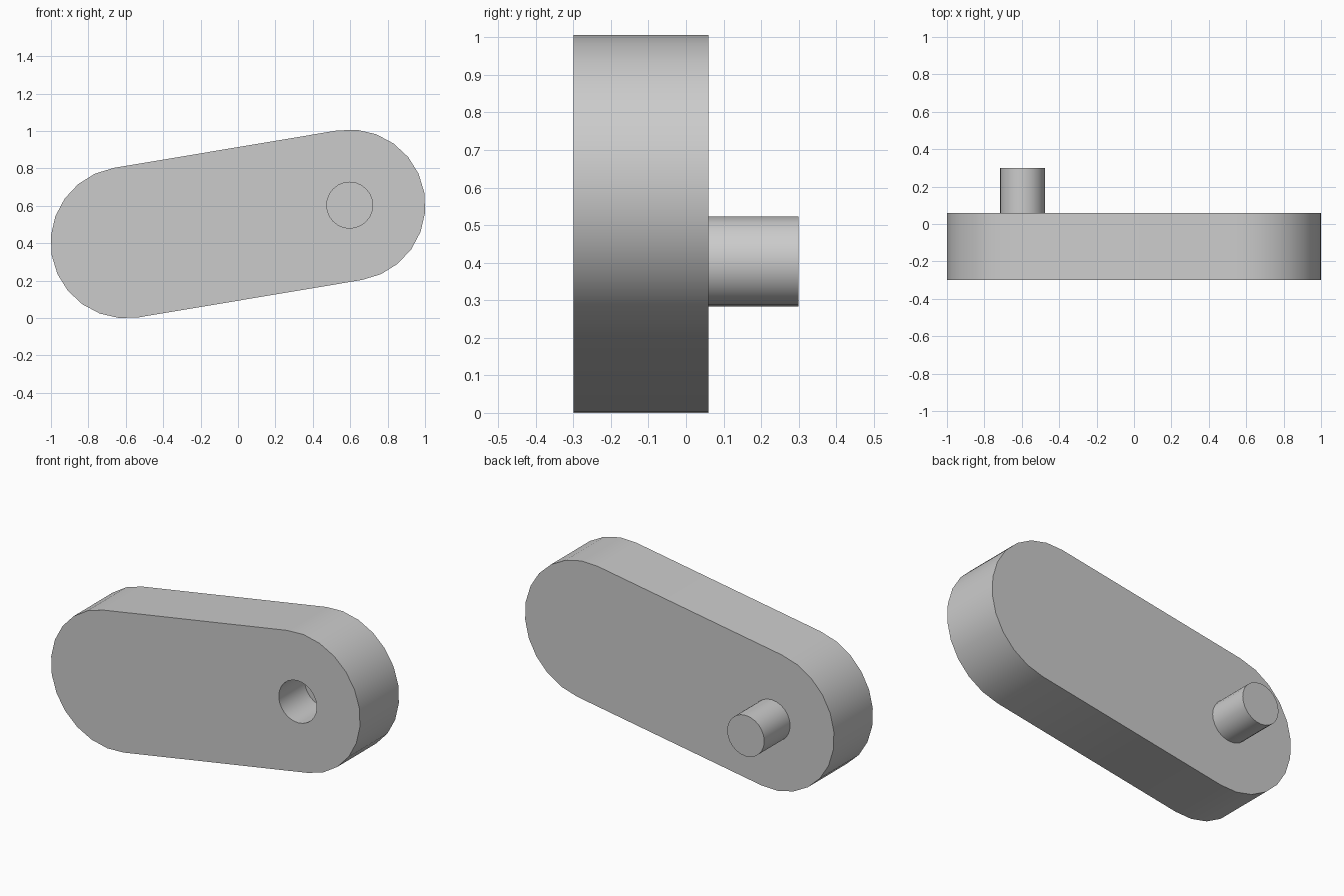
import bpy, bmesh
from math import radians, cos, sin, atan2, degrees

cube = bpy.data.objects.get("Cube")
if cube:
    bpy.data.objects.remove(cube, do_unlink=True)

RADIUS, PEG_R = 0.405, 0.12
END_X, END_Z, MID_Z = 0.597, 0.1, 0.5035
FRONT, BACK, PEG_END, HOLE_DEPTH = -0.3, 0.06, 0.3, 0.24

grey = bpy.data.materials.new("light grey")
grey.use_nodes = True
colour = (0.6, 0.6, 0.6, 1)
grey.diffuse_color = colour
grey.node_tree.nodes["Principled BSDF"].inputs["Base Color"].default_value = colour


def arc(cx, cz, r, start, sweep, steps):
    """Points along an arc in the XZ plane, in degrees."""
    angles = [radians(start + sweep * i / steps) for i in range(steps + 1)]
    return [(cx + r * cos(a), cz + r * sin(a)) for a in angles]


def extrude_profile(name, profile, y0, y1):
    """Solid made by extruding an XZ outline from y0 to y1."""
    bm = bmesh.new()
    face = bm.faces.new([bm.verts.new((x, y0, z)) for x, z in profile])
    result = bmesh.ops.extrude_face_region(bm, geom=[face], use_keep_orig=True)
    verts = [v for v in result["geom"] if isinstance(v, bmesh.types.BMVert)]
    bmesh.ops.translate(bm, verts=verts, vec=(0, y1 - y0, 0))
    bmesh.ops.recalc_face_normals(bm, faces=bm.faces)
    mesh = bpy.data.meshes.new(name)
    bm.to_mesh(mesh)
    bm.free()
    mesh.materials.append(grey)
    obj = bpy.data.objects.new(name, mesh)
    bpy.context.collection.objects.link(obj)
    return obj


def smooth(obj):
    bpy.ops.object.select_all(action="DESELECT")
    obj.select_set(True)
    bpy.context.view_layer.objects.active = obj
    bpy.ops.object.shade_smooth_by_angle(angle=radians(30))


# Link plate: a slanted outline with two round ends
tilt = degrees(atan2(END_Z, END_X))
outline = (arc(END_X, MID_Z + END_Z, RADIUS, tilt - 90, 180, 12)
           + arc(-END_X, MID_Z - END_Z, RADIUS, tilt + 90, 180, 12))
plate = extrude_profile("link_plate", outline, FRONT, BACK)

# Blind socket in the front of the upper end
circle = arc(END_X, MID_Z + END_Z, PEG_R + 0.003, 0, 360, 24)[:-1]
cutter = extrude_profile("socket_cutter", circle, FRONT - 0.1, FRONT + HOLE_DEPTH)
cutter.hide_render = True
cut = plate.modifiers.new("socket", "BOOLEAN")
cut.operation = "DIFFERENCE"
cut.solver = "EXACT"
cut.object = cutter
bpy.context.view_layer.objects.active = plate
bpy.ops.object.modifier_apply(modifier=cut.name)
bpy.data.objects.remove(cutter, do_unlink=True)
smooth(plate)

# Round peg on the back of the lower end
circle = arc(-END_X, MID_Z - END_Z, PEG_R, 0, 360, 24)[:-1]
peg = extrude_profile("connecting_peg", circle, BACK - 0.01, PEG_END)
smooth(peg)
